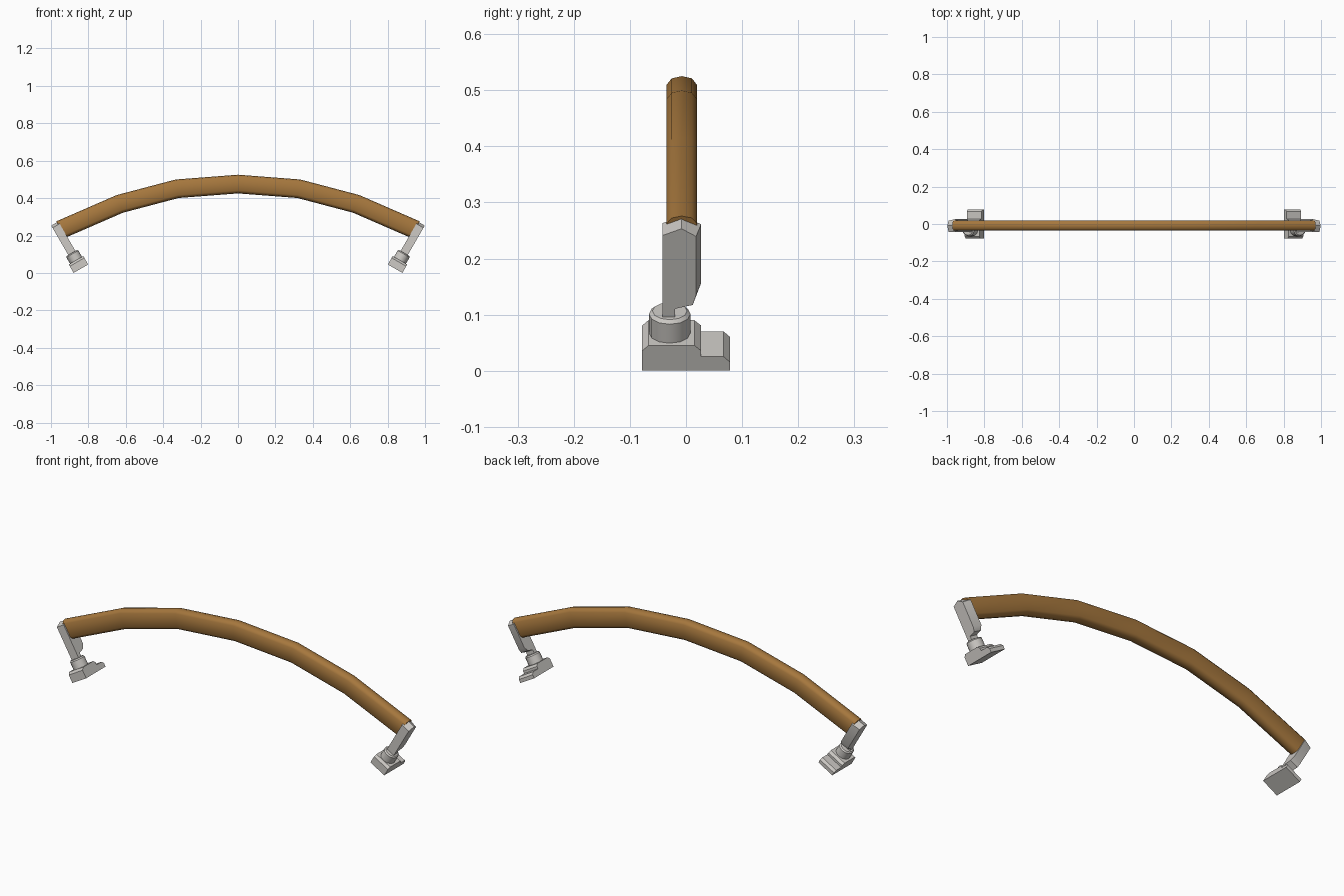
import bpy, bmesh, math
from mathutils import Vector

if "Cube" in bpy.data.objects:
    bpy.data.objects.remove(bpy.data.objects["Cube"])

def material(name, col):
    m = bpy.data.materials.new(name)
    m.diffuse_color = (*col, 1)
    m.use_nodes = True
    m.node_tree.nodes["Principled BSDF"].inputs["Base Color"].default_value = m.diffuse_color
    return m

WOOD = material("brown leather", (0.38, 0.185, 0.047))
METAL = material("pale metal", (0.61, 0.59, 0.56))

def finish(name, bm, mat, angle):
    bmesh.ops.recalc_face_normals(bm, faces=bm.faces)
    me = bpy.data.meshes.new(name)
    bm.to_mesh(me)
    bm.free()
    me.materials.append(mat)
    ob = bpy.data.objects.new(name, me)
    bpy.context.collection.objects.link(ob)
    bpy.ops.object.select_all(action='DESELECT')
    bpy.context.view_layer.objects.active = ob
    ob.select_set(True)
    bpy.ops.object.shade_smooth_by_angle(angle=math.radians(angle))
    return ob

def loft(name, rings, mat, angle=35):
    bm = bmesh.new()
    vs = [[bm.verts.new(p) for p in r] for r in rings]
    n = len(vs[0])
    for a, b in zip(vs, vs[1:]):
        for i in range(n):
            j = (i + 1) % n
            bm.faces.new((a[i], a[j], b[j], b[i]))
    bm.faces.new(vs[0])
    bm.faces.new(vs[-1])
    return finish(name, bm, mat, angle)

# Curved grip: rounded section swept along an arch
half = [(0.325, 0.45), (0.632, 0.369), (0.947, 0.232)]
path = [(-x, z) for x, z in reversed(half)] + [(0, 0.475)] + half
section = [(0, .05), (.018, .046), (.0275, .034), (.0275, -.034), (.018, -.046),
           (0, -.05), (-.018, -.046), (-.0275, -.034), (-.0275, .034), (-.018, .046)]
rings = []
for i, (x, z) in enumerate(path):
    a, b = path[max(i - 1, 0)], path[min(i + 1, len(path) - 1)]
    t = Vector((b[0] - a[0], b[1] - a[1])).normalized()
    if i in (0, len(path) - 1):       # ends follow the tilted brackets
        s = -1 if i == 0 else 1
        t = Vector((0.875, -0.485 * s))
    rings.append([(x - t.y * h, -0.0075 + w, z + t.x * h) for w, h in section])
loft("grip", rings, WOOD, 40)

# Brackets in a frame tilted 30 degrees: u runs up the leg, v points outwards
C, S = math.cos(math.radians(30)), 0.5

def place(side, u, v, y):
    return (side * (0.84 + S * u + C * v), y, 0.0225 + C * u - S * v)

def prism(name, side, outline, v0, v1, shrink=0.0):
    inner = [place(side, u, v0, y) for y, u in outline]
    outer = [place(side, u, v1, y - (shrink if y > 0.02 else 0)) for y, u in outline]
    return loft(name, [inner, outer], METAL, 30)

foot = [(-.078, 0), (.078, 0), (.078, .018), (.067, .029), (.027, .029),
        (.027, .041), (.015, .052), (-.067, .052), (-.078, .041)]
arm = [(-.042, .09), (-.042, .265), (-.008, .279), (.027, .263), (.027, .142),
       (.012, .122), (-.005, .118), (-.020, .114), (-.020, .09)]

for side, tag in ((-1, "left"), (1, "right")):
    prism(tag + "_foot", side, foot, -.045, .045)
    prism(tag + "_arm", side, arm, -.022, .022, .009)
    # Swivel collar between foot and arm
    rings = []
    for u, r in ((.045, .037), (.091, .037), (.097, .031)):
        rings.append([place(side, u, r * math.cos(k * math.pi / 6),
                            -.029 + r * math.sin(k * math.pi / 6)) for k in range(12)])
    loft(tag + "_collar", rings, METAL, 35)
